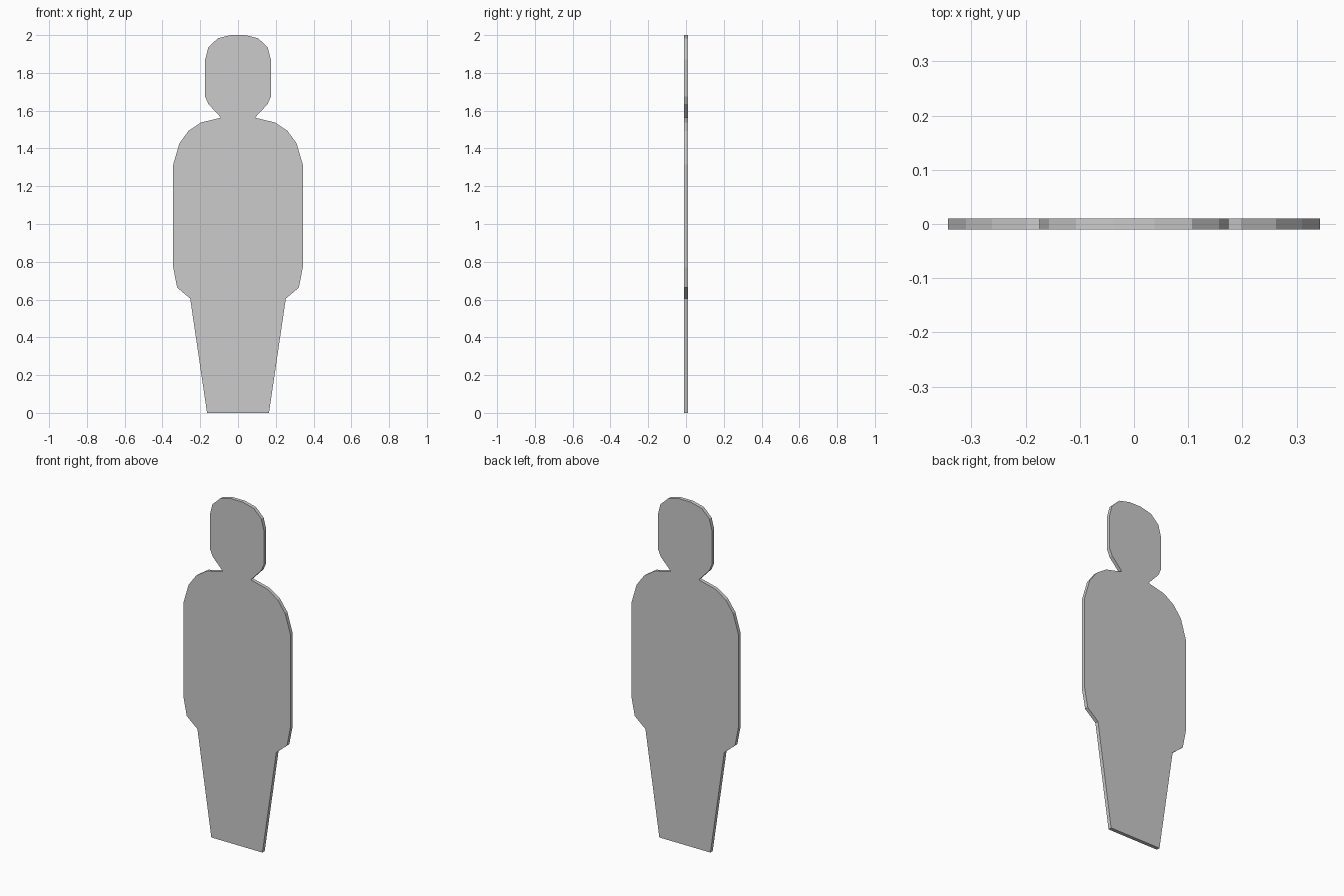
import bpy, bmesh

if "Cube" in bpy.data.objects:
    bpy.data.objects.remove(bpy.data.objects["Cube"])

THICKNESS = 0.021

# Right half of the silhouette, from foot to crown (x, z)
half = [
    (0.164, 0.0), (0.253, 0.605), (0.322, 0.663), (0.343, 0.77),   # leg and hand
    (0.343, 1.315), (0.31, 1.427), (0.262, 1.493), (0.197, 1.537), # arm and shoulder
    (0.09, 1.563), (0.157, 1.635), (0.174, 1.675),                 # neck and jaw
    (0.174, 1.87), (0.157, 1.935), (0.107, 1.983), (0.038, 2.0),   # head
]
outline = half + [(-x, z) for x, z in reversed(half)]

# Flat standing figure board: one outline pushed through its thickness
bm = bmesh.new()
face = bm.faces.new([bm.verts.new((x, -THICKNESS / 2, z)) for x, z in outline])
back = bmesh.ops.extrude_face_region(bm, geom=[face], use_keep_orig=True)
moved = [v for v in back["geom"] if isinstance(v, bmesh.types.BMVert)]
bmesh.ops.translate(bm, verts=moved, vec=(0, THICKNESS, 0))
bmesh.ops.recalc_face_normals(bm, faces=bm.faces)

mesh = bpy.data.meshes.new("figure_board")
bm.to_mesh(mesh)
bm.free()
bpy.context.collection.objects.link(bpy.data.objects.new("figure_board", mesh))
